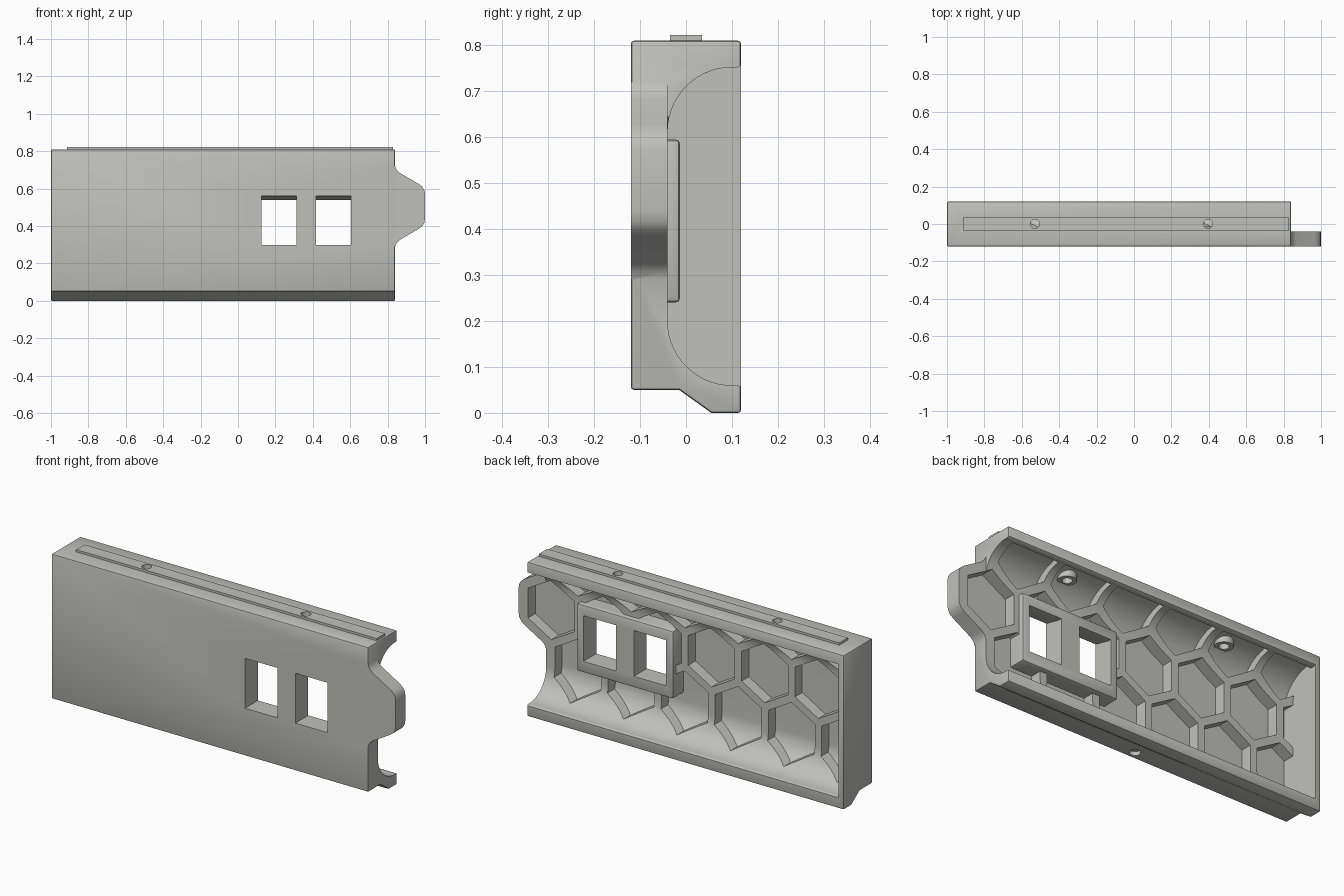
import bpy, bmesh, math

if "Cube" in bpy.data.objects:
    bpy.data.objects.remove(bpy.data.objects["Cube"])

grey = bpy.data.materials.new("warm light grey")
grey.diffuse_color = (0.53, 0.53, 0.50, 1)
grey.use_nodes = True
grey.node_tree.nodes["Principled BSDF"].inputs["Base Color"].default_value = grey.diffuse_color


def new_object(name, bm):
    bmesh.ops.recalc_face_normals(bm, faces=bm.faces)
    me = bpy.data.meshes.new(name)
    bm.to_mesh(me)
    bm.free()
    me.materials.append(grey)
    ob = bpy.data.objects.new(name, me)
    bpy.context.collection.objects.link(ob)
    return ob


def add_prism(bm, pts, axis, a, b):
    """Extrude 2D points along an axis; x: (y,z), y: (x,z), z: (x,y)."""
    place = {"x": lambda p, t: (t, p[0], p[1]),
             "y": lambda p, t: (p[0], t, p[1]),
             "z": lambda p, t: (p[0], p[1], t)}[axis]
    va = [bm.verts.new(place(p, a)) for p in pts]
    vb = [bm.verts.new(place(p, b)) for p in pts]
    bm.faces.new(va)
    bm.faces.new(vb[::-1])
    n = len(pts)
    for i in range(n):
        j = (i + 1) % n
        bm.faces.new((va[j], va[i], vb[i], vb[j]))


def prism(name, pts, axis, a, b):
    bm = bmesh.new()
    add_prism(bm, pts, axis, a, b)
    return new_object(name, bm)


def rect(x0, x1, z0, z1):
    return [(x0, z0), (x1, z0), (x1, z1), (x0, z1)]


def circle(cx, cy, r, n=24, start=0.0):
    return [(cx + r * math.cos(start + math.tau * i / n),
             cy + r * math.sin(start + math.tau * i / n)) for i in range(n)]


def arc(cy, cz, ry, rz, a0, a1, n=14):
    angs = [math.radians(a0 + (a1 - a0) * i / n) for i in range(n + 1)]
    return [(cy + ry * math.cos(a), cz + rz * math.sin(a)) for a in angs]


def apply_mods(ob):
    me = bpy.data.meshes.new_from_object(
        ob.evaluated_get(bpy.context.evaluated_depsgraph_get()))
    ob.modifiers.clear()
    ob.data = me


def boolean(ob, other, op="DIFFERENCE"):
    m = ob.modifiers.new("cut", "BOOLEAN")
    m.operation, m.object, m.solver = op, other, "EXACT"
    bpy.context.view_layer.update()
    apply_mods(ob)
    bpy.data.objects.remove(other)


def bevel(ob, width, segments=2):
    m = ob.modifiers.new("bevel", "BEVEL")
    m.width, m.segments = width, segments
    m.limit_method, m.angle_limit = "ANGLE", math.radians(40)
    bpy.context.view_layer.update()
    apply_mods(ob)


# Panel shell: outer profile with sloped rear foot
panel = prism("panel", [(-.12, .05), (-.015, .05), (.055, 0), (.12, 0),
                        (.12, .81), (-.12, .81)], "x", -1, .84)
bevel(panel, .007)

# Rounded cavity, open at the back and right end
cavity = arc(.10, .20, .14, .14, 180, 270) + [(.112, .06), (.13, .052)]
cavity += [(.13, .762), (.112, .752)] + arc(.10, .612, .14, .14, 90, 180)
boolean(panel, prism("cavity_cutter", cavity, "x", -.97, 1.1))

# End tab
half = [(.78, .215), (.84, .215), (.848, .195), (.865, .179), (.965, .121),
        (.985, .106), (.996, .088), (1, .065)]
tab = [(x, .505 + d) for x, d in half] + [(x, .505 - d) for x, d in half[::-1]]
boolean(panel, prism("end_tab", tab, "y", -.12, -.04), "UNION")

# Honeycomb pockets, bounded by a slightly larger rounded cavity
PITCH, R = .31, .135 / math.cos(math.pi / 6)
bm = bmesh.new()
for row in (-1, 0, 1):
    for i in range(7):
        x = .81 - PITCH * (i + (.5 if row else 0))
        z = .505 + row * PITCH * math.sqrt(3) / 2
        if i or row:
            add_prism(bm, circle(x, z, R, 6, math.pi / 6), "y", -.10, .2)
pockets = new_object("pocket_cutter", bm)
bound = arc(.09, .20, .19, .155, 180, 270) + arc(.09, .612, .19, .165, 90, 180)
boolean(pockets, prism("pocket_bound", bound, "x", -.97, .81), "INTERSECT")
boolean(panel, pockets)
boolean(panel, prism("tab_pocket", circle(.81, .505, R, 6, math.pi / 6),
                     "y", -.10, .1))

# Thickened frame around the two windows
frame = prism("window_frame", rect(.085, .645, .24, .595), "y", -.11, -.013)
bevel(frame, .01)
boolean(panel, frame, "UNION")

# Windows with a sloped top edge
for x0, x1 in ((.125, .312), (.417, .605)):
    boolean(panel, prism("window_cutter",
                         [(-.15, .30), (.05, .30), (.05, .54), (-.03, .54),
                          (-.12, .562), (-.15, .562)], "x", x0, x1))

# Top rail
boolean(panel, prism("top_rail", rect(-.915, .83, -.035, .035),
                     "z", .79, .822), "UNION")

# Screw bosses under the top, with through holes
for x in (-.53, .395):
    boolean(panel, prism("boss", circle(x, 0, .045), "z", .74, .80), "UNION")
    boolean(panel, prism("hole", circle(x, 0, .024), "z", .60, .9))

# Blind hole in the underside
boolean(panel, prism("bottom_hole", circle(-.07, -.077, .026), "z", -.1, .07))

bpy.context.view_layer.objects.active = panel
panel.select_set(True)
bpy.ops.object.shade_smooth_by_angle(angle=math.radians(30))
